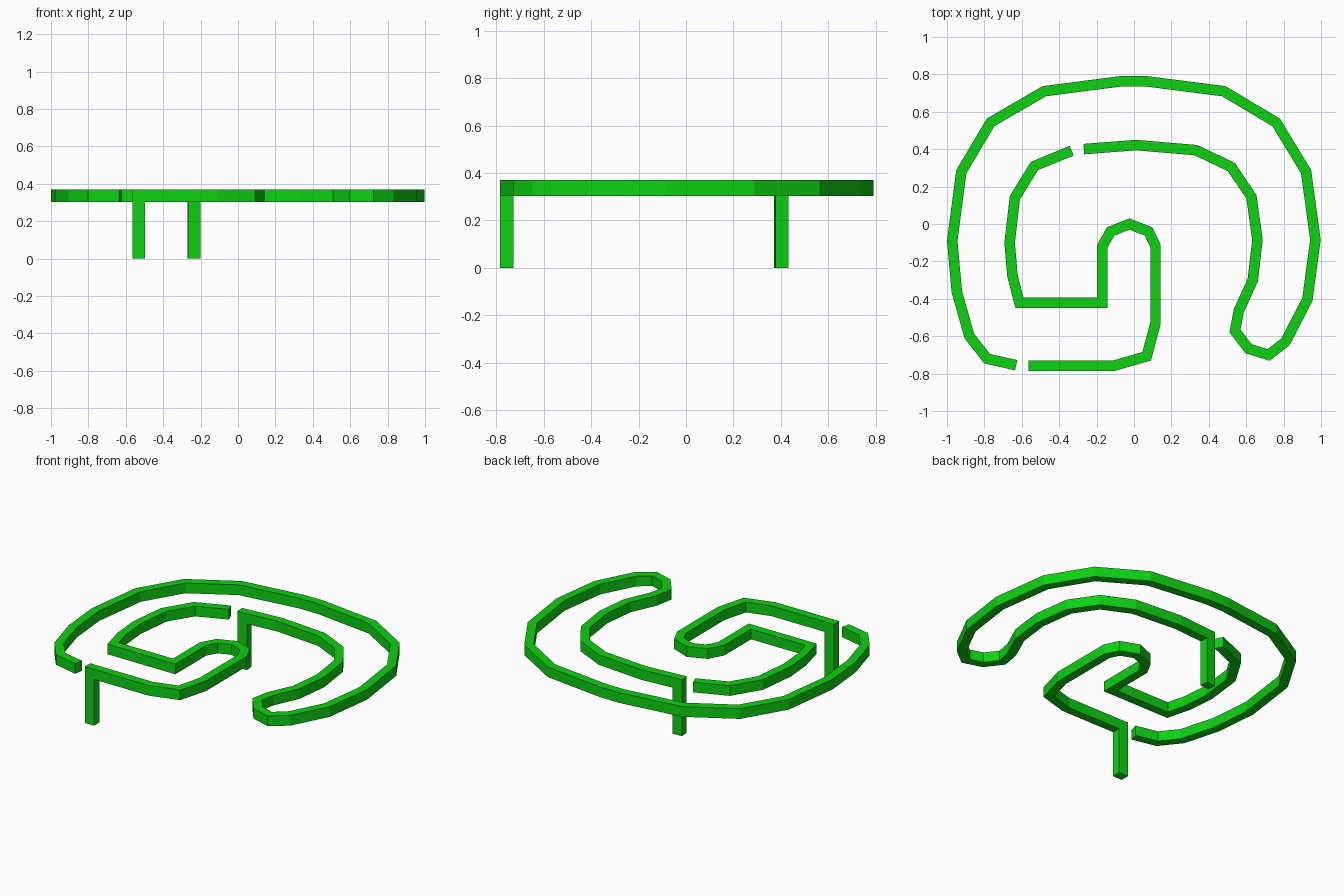
import bpy
import bmesh
from mathutils import Vector

if "Cube" in bpy.data.objects:
    bpy.data.objects.remove(bpy.data.objects["Cube"], do_unlink=True)

HALF_WIDTH = 0.028
TOP, BOTTOM = 0.37, 0.303
HALF_HEIGHT = (TOP - BOTTOM) / 2

green = bpy.data.materials.new("bright green")
green.use_nodes = True
colour = (0.004, 0.64, 0.006, 1)
green.diffuse_color = colour
green.node_tree.nodes["Principled BSDF"].inputs["Base Color"].default_value = colour


def side_vector(points, i):
    """Mitred sideways offset of the path at point i."""
    directions = []
    if i > 0:
        directions.append((points[i] - points[i - 1]).normalized())
    if i < len(points) - 1:
        directions.append((points[i + 1] - points[i]).normalized())
    normals = [Vector((-d.y, d.x)) for d in directions]
    mitre = sum(normals, Vector((0, 0))).normalized()
    return mitre * HALF_WIDTH / mitre.dot(normals[0])


def make_rail(name, path):
    """Sweep a flat bar along the path; the first point turns down into a leg."""
    points = [Vector(p) for p in path]
    bm = bmesh.new()

    def ring(p, side, outer, inner, z_outer, z_inner):
        corners = ((p + side + outer, z_outer), (p - side + outer, z_outer),
                   (p - side + inner, z_inner), (p + side + inner, z_inner))
        return [bm.verts.new((xy.x, xy.y, z)) for xy, z in corners]

    # Leg foot and mitred elbow
    along = (points[1] - points[0]).normalized() * HALF_HEIGHT
    side = side_vector(points, 0)
    rings = [ring(points[0], side, -along, along, 0, 0),
             ring(points[0], side, -along, along, TOP, BOTTOM)]

    # Level run
    none = Vector((0, 0))
    for i in range(1, len(points)):
        rings.append(ring(points[i], side_vector(points, i), none, none, TOP, BOTTOM))

    # Skin between the rings and cap both ends
    for a, b in zip(rings, rings[1:]):
        for k in range(len(a)):
            n = (k + 1) % len(a)
            bm.faces.new((a[k], a[n], b[n], b[k]))
    bm.faces.new(rings[0])
    bm.faces.new(rings[-1])
    bmesh.ops.recalc_face_normals(bm, faces=bm.faces)

    mesh = bpy.data.meshes.new(name)
    bm.to_mesh(mesh)
    bm.free()
    mesh.materials.append(green)
    rail = bpy.data.objects.new(name, mesh)
    bpy.context.collection.objects.link(rail)
    return rail


# Long rail: inner arc, hairpin bend, then the big outer arc
inner_arc = [(-.235, .403), (.01, .422), (.33, .395), (.52, .305), (.628, .145),
             (.66, -.085), (.635, -.3), (.56, -.465)]
hairpin = [(.54, -.572), (.613, -.667), (.72, -.7), (.81, -.63)]
outer_arc = [(.927, -.403), (.97, -.085), (.92, .28), (.76, .543), (.48, .71),
             (.065, .763), (-.07, .763), (-.48, .71), (-.767, .543), (-.923, .28),
             (-.972, -.09), (-.947, -.363), (-.88, -.6), (-.785, -.72), (-.63, -.755)]
make_rail("outer_rail", inner_arc + hairpin + outer_arc)

# Short rail: front run, central arch, then the left arc
front_run = [(-.53, -.757), (-.105, -.757), (.068, -.707), (.115, -.53)]
central_arch = [(.115, -.118), (.078, -.04), (-.025, 0), (-.125, -.04),
                (-.17, -.12), (-.17, -.42)]
left_arc = [(-.613, -.42), (-.65, -.275), (-.665, -.1), (-.637, .14),
            (-.533, .31), (-.333, .392)]
make_rail("inner_rail", front_run + central_arch + left_arc)
